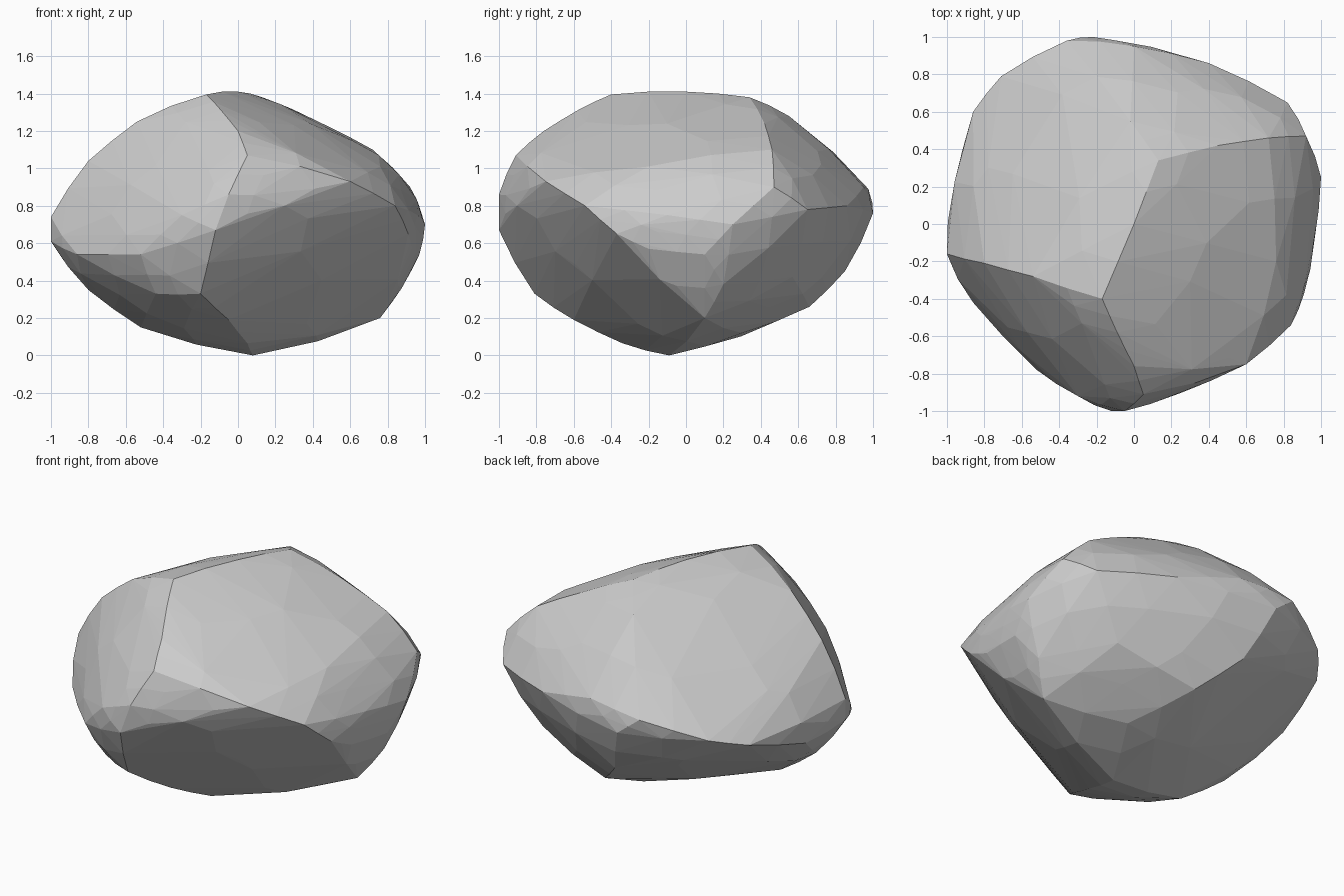
import bpy, bmesh

if "Cube" in bpy.data.objects:
    bpy.data.objects.remove(bpy.data.objects["Cube"])

# Corner points of the boulder, grouped by ridge
RIDGES = [
    # crest, front nose and keel
    (-.17, -.4, 1.395), (0, 0, 1.41), (.13, .34, 1.38), (-.09, -.58, 1.31), (0, -.76, 1.2),
    (.05, -.91, 1.07), (-.05, -1, .86), (-.12, -1, .67), (-.2, -.81, .33), (.08, -.09, 0),
    (-.05, -.6, .19), (.05, -.34, .065),
    # left ridge and left rim
    (-.54, -.28, 1.25), (-.8, -.21, 1.04), (-1, -.16, .74), (-1, -.16, .61), (-.52, -.78, .54),
    (-.44, -.69, .33), (-.8, -.15, .35), (-.52, -.2, .15), (-.86, -.42, .54), (-.96, .18, .58),
    (-.86, .6, .7), (-.71, .79, .76),
    # back ridge and back foot
    (-.36, .98, .87), (-.22, 1, .76), (-.02, .55, 1.28), (-.1, .85, .45), (.1, .66, .26),
    (.3, .3, .12), (0, .95, .9), (.4, .86, .8), (.6, .57, .42),
    # right ridge and right rim
    (.45, .42, 1.24), (.72, .46, 1.1), (.92, .47, .9), (.82, .65, .78), (1, .25, .7),
    (.97, .1, .54), (.76, .1, .2), (.88, .2, .38), (.93, -.2, .57), (.96, -.1, .75),
    (.91, -.37, .65), (.84, -.54, .8), (.6, -.75, .93), (.22, -.91, .85), (.76, -.2, 1.01),
    (.4, -.66, 1.06), (-.3, -.92, .75),
]
BULGE, LIMIT = 0.5, 0.03


def skin(points):
    """Convex triangle skin around the points."""
    bm = bmesh.new()
    for co in points:
        bm.verts.new(co)
    bmesh.ops.convex_hull(bm, input=bm.verts)
    bmesh.ops.delete(bm, geom=[v for v in bm.verts if not v.link_faces], context='VERTS')
    bmesh.ops.recalc_face_normals(bm, faces=bm.faces)
    bm.normal_update()
    return bm


def swollen(bm):
    """Corners plus edge midpoints pushed slightly outwards, inside the overall box."""
    points = [v.co.copy() for v in bm.verts]
    for e in bm.edges:
        a, b = e.verts
        d = b.co - a.co
        push = (d.dot(b.normal) * b.normal - d.dot(a.normal) * a.normal) * BULGE / 8
        if push.length > LIMIT:
            push *= LIMIT / push.length
        p = (a.co + b.co) / 2 + push
        points.append((max(-1, min(1, p.x)), max(-1, min(1, p.y)), max(0, min(1.41, p.z))))
    bm.free()
    return points


# Boulder: faceted convex skin with gently rounded sides
bm = skin(swollen(skin(RIDGES)))
mesh = bpy.data.meshes.new("boulder")
bm.to_mesh(mesh)
bm.free()
boulder = bpy.data.objects.new("boulder", mesh)
bpy.context.collection.objects.link(boulder)
